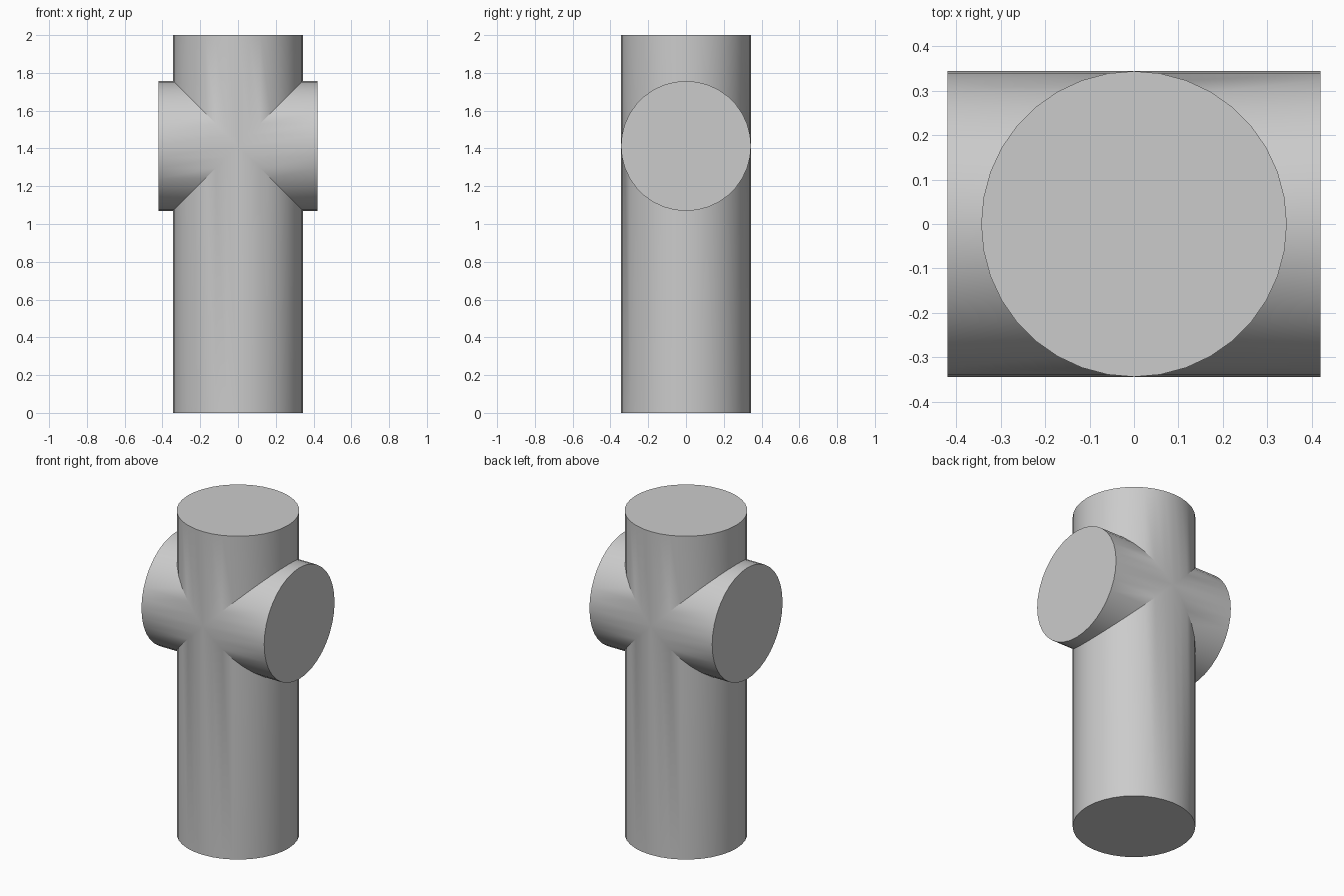
import bpy, bmesh, math
from mathutils import Matrix, Vector

cube = bpy.data.objects.get("Cube")
if cube:
    bpy.data.objects.remove(cube, do_unlink=True)

RADIUS = 0.344
SIDES = 36
CENTRE = 1.413
SIDE_REACH = 0.42

grey = bpy.data.materials.new("plain_grey")
grey.use_nodes = True
colour = (0.6, 0.6, 0.6, 1)
grey.diffuse_color = colour
grey.node_tree.nodes["Principled BSDF"].inputs["Base Color"].default_value = colour


def add_arm(target, length, angle):
    """One pipe arm with a mitred inner end, turned about the y axis."""
    bm = bmesh.new()
    bottom = -2 * RADIUS
    bmesh.ops.create_cone(
        bm, cap_ends=True, segments=SIDES, radius1=RADIUS, radius2=RADIUS,
        depth=length - bottom,
        matrix=Matrix.Translation((0, 0, (length + bottom) / 2)))
    # Mitre both sides at 45 degrees so that the arms meet exactly
    for side in (1, -1):
        bmesh.ops.bisect_plane(
            bm, geom=bm.verts[:] + bm.edges[:] + bm.faces[:], dist=1e-5,
            plane_co=(0, 0, 0), plane_no=Vector((side, 0, -1)).normalized(),
            clear_outer=True)
    turn = Matrix.Translation((0, 0, CENTRE)) @ Matrix.Rotation(angle, 4, 'Y')
    bmesh.ops.transform(bm, matrix=turn, verts=bm.verts)
    part = bpy.data.meshes.new("arm")
    bm.to_mesh(part)
    bm.free()
    target.from_mesh(part)
    bpy.data.meshes.remove(part)


# Upright column and crossing pipe, welded into one closed surface
fitting = bmesh.new()
quarter = math.pi / 2
for i, reach in enumerate((2 - CENTRE, SIDE_REACH, CENTRE, SIDE_REACH)):
    add_arm(fitting, reach, i * quarter)
bmesh.ops.remove_doubles(fitting, verts=fitting.verts, dist=1e-4)
bmesh.ops.recalc_face_normals(fitting, faces=fitting.faces)

mesh = bpy.data.meshes.new("cross_pipe")
fitting.to_mesh(mesh)
fitting.free()
mesh.materials.append(grey)
pipe = bpy.data.objects.new("cross_pipe", mesh)
bpy.context.collection.objects.link(pipe)

bpy.ops.object.select_all(action='DESELECT')
pipe.select_set(True)
bpy.context.view_layer.objects.active = pipe
bpy.ops.object.shade_smooth_by_angle(angle=math.radians(30))
